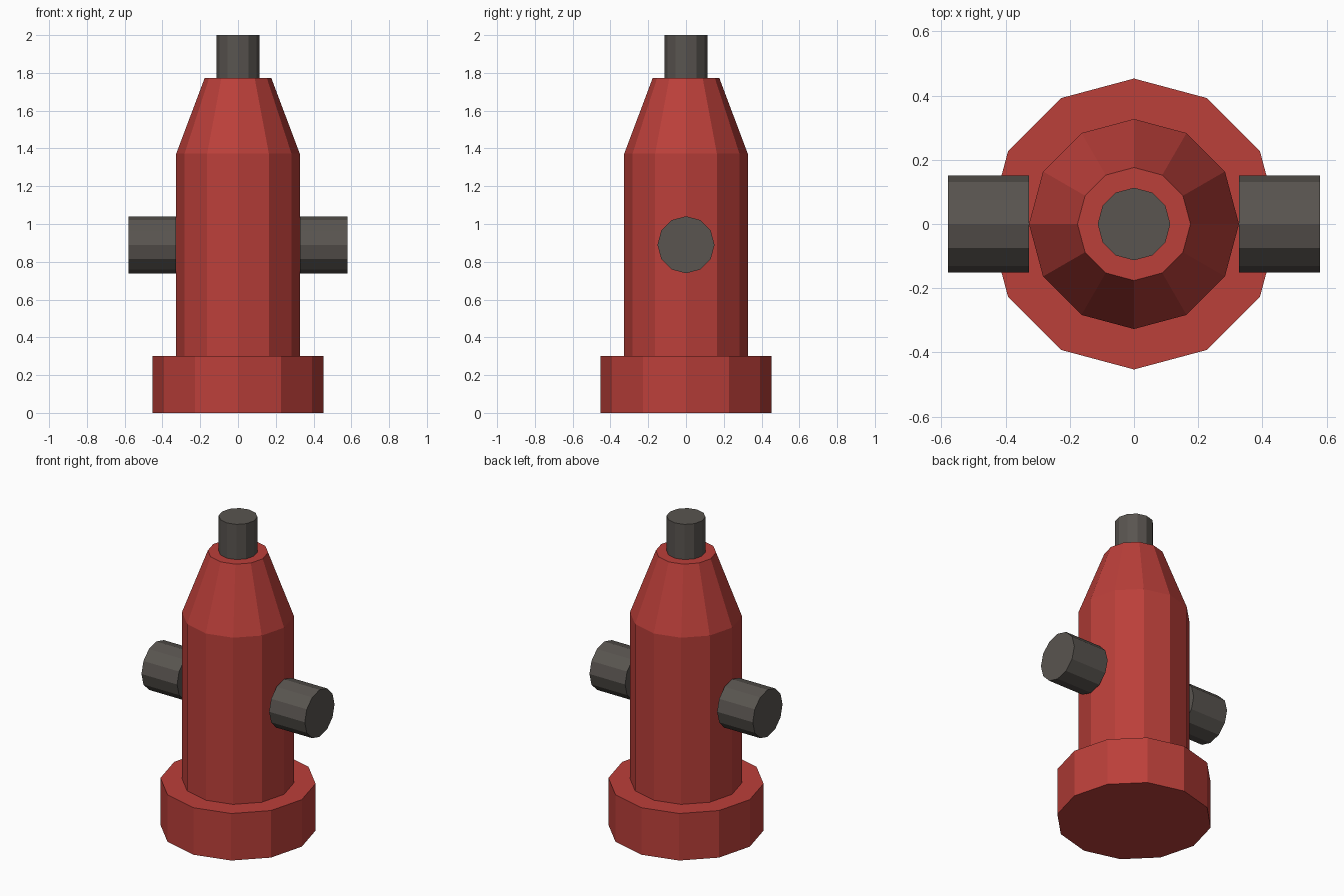
import bpy
from math import pi

if "Cube" in bpy.data.objects:
    bpy.data.objects.remove(bpy.data.objects["Cube"])

SIDES = 12


def material(name, color):
    mat = bpy.data.materials.new(name)
    mat.diffuse_color = (*color, 1)
    mat.use_nodes = True
    mat.node_tree.nodes["Principled BSDF"].inputs["Base Color"].default_value = mat.diffuse_color
    return mat


red = material("red_paint", (0.50, 0.05, 0.042))
iron = material("dark_iron", (0.10, 0.09, 0.08))


def frustum(name, r1, r2, length, location, mat, rotation=(0, 0, 0)):
    bpy.ops.mesh.primitive_cone_add(vertices=SIDES, radius1=r1, radius2=r2,
                                    depth=length, location=location,
                                    rotation=rotation)
    obj = bpy.context.object
    obj.name = name
    obj.data.materials.append(mat)
    return obj


# Stacked upright parts: name, bottom radius, top radius, bottom z, top z
for name, r1, r2, z0, z1, mat in (
    ("base_flange", 0.453, 0.453, 0.0, 0.302, red),
    ("barrel", 0.327, 0.327, 0.302, 1.372, red),
    ("bonnet", 0.327, 0.176, 1.372, 1.774, red),
    ("top_nut", 0.113, 0.113, 1.774, 2.0, iron),
):
    frustum(name, r1, r2, z1 - z0, (0, 0, (z0 + z1) / 2), mat)

# Side outlets, touching the barrel on both sides
for side, s in (("left", -1), ("right", 1)):
    frustum(side + "_outlet", 0.151, 0.151, 0.253, (s * 0.4535, 0, 0.89),
            iron, (0, s * pi / 2, 0))
